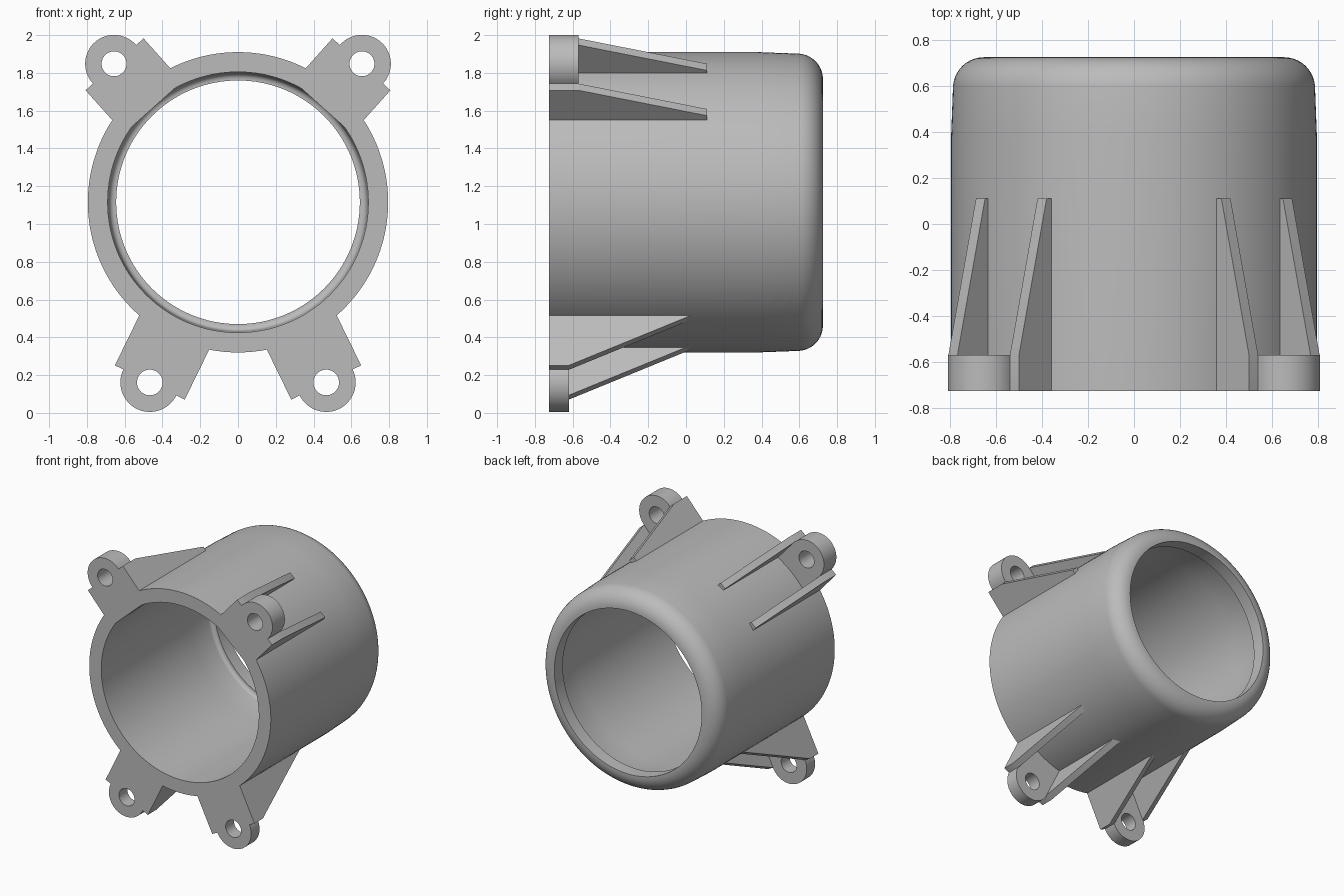
import bpy, bmesh
from math import sin, cos, pi, radians
from mathutils import Matrix, Vector

cube = bpy.data.objects.get("Cube")
if cube:
    bpy.data.objects.remove(cube, do_unlink=True)

grey = bpy.data.materials.new("plain grey")
grey.use_nodes = True
grey.diffuse_color = (0.5, 0.5, 0.5, 1)
grey.node_tree.nodes["Principled BSDF"].inputs["Base Color"].default_value = (0.5, 0.5, 0.5, 1)

FRONT, BACK = -0.725, 0.725
AXIS_Z = 1.115
GAP, RIB = 0.153, 0.053      # half gap between ribs, rib thickness


def finish(obj):
    obj.data.materials.clear()
    obj.data.materials.append(grey)
    bpy.ops.object.select_all(action='DESELECT')
    obj.select_set(True)
    bpy.context.view_layer.objects.active = obj
    bpy.ops.object.shade_smooth_by_angle(angle=radians(30))


def mesh_object(name, bm):
    bmesh.ops.recalc_face_normals(bm, faces=bm.faces)
    mesh = bpy.data.meshes.new(name)
    bm.to_mesh(mesh)
    bm.free()
    obj = bpy.data.objects.new(name, mesh)
    bpy.context.collection.objects.link(obj)
    finish(obj)
    return obj


def arc(cx, cy, r, a0, a1, n):
    angles = [radians(a0 + (a1 - a0) * i / n) for i in range(n + 1)]
    return [(cx + r * cos(a), cy + r * sin(a)) for a in angles]


# Housing: closed wall profile (radius, y) spun around the y axis
def housing():
    profile = [(0.69, FRONT), (0.795, FRONT), (0.795, 0.38)]
    profile += arc(0.652, 0.59, 0.135, 4, 90, 10)
    profile += [(0.645, BACK), (0.645, 0.62)]
    profile += arc(0.652, 0.59, 0.03, 90, 4, 5)
    profile += [(0.69, 0.38)]
    bm = bmesh.new()
    n = 128
    rings = [[bm.verts.new((r * cos(2 * pi * i / n), y, AXIS_Z + r * sin(2 * pi * i / n)))
              for r, y in profile] for i in range(n)]
    m = len(profile)
    for i in range(n):
        a, b = rings[i], rings[(i + 1) % n]
        for j in range(m):
            k = (j + 1) % m
            bm.faces.new((a[j], a[k], b[k], b[j]))
    mesh_object("housing", bm)


# Lug frame: x across the lug, y outwards from the axis, z towards the back
def lug_frame(dx, dz):
    out = Vector((dx, 0, dz)).normalized()
    back = Vector((0, 1, 0))
    across = out.cross(back)
    m = Matrix((across, out, back)).transposed().to_4x4()
    m.translation = (0, FRONT, AXIS_Z)
    return m


# Ear: rounded plate with a screw hole
def ear(name, frame, root, centre, radius, hole, depth):
    curve = bpy.data.curves.new(name, 'CURVE')
    curve.dimensions = '2D'
    curve.fill_mode = 'BOTH'
    curve.extrude = depth / 2
    outline = [(-radius, root), (radius, root)] + arc(0, centre, radius, 0, 180, 32)
    for points in (outline, arc(0, centre, hole, 0, 360, 32)[:-1]):
        spline = curve.splines.new('POLY')
        spline.points.add(len(points) - 1)
        for p, (x, y) in zip(spline.points, points):
            p.co = (x, y, 0, 1)
        spline.use_cyclic_u = True
    obj = bpy.data.objects.new(name + " outline", curve)
    bpy.context.collection.objects.link(obj)
    bpy.context.view_layer.update()
    mesh = bpy.data.meshes.new_from_object(obj.evaluated_get(bpy.context.evaluated_depsgraph_get()))
    bpy.data.objects.remove(obj, do_unlink=True)
    bm = bmesh.new()
    bm.from_mesh(mesh)
    bpy.data.meshes.remove(mesh)
    bmesh.ops.remove_doubles(bm, verts=bm.verts, dist=0.0001)
    bm.transform(frame @ Matrix.Translation((0, 0, depth / 2)))
    mesh_object(name, bm)


# Rib: tapered side plate given as (outward, depth) points
def rib(name, frame, side, profile):
    bm = bmesh.new()
    base = bm.faces.new([bm.verts.new((side * GAP, y, z)) for y, z in profile])
    new = bmesh.ops.extrude_face_region(bm, geom=[base])["geom"]
    bmesh.ops.translate(bm, vec=(side * RIB, 0, 0),
                        verts=[v for v in new if isinstance(v, bmesh.types.BMVert)])
    bm.transform(frame)
    mesh_object(name, bm)


housing()
for label, sx in (("left", 1), ("right", -1)):
    upper = lug_frame(sx * 0.656, 0.733)
    lower = lug_frame(sx * 0.467, -0.954)
    ear(f"upper_{label}_ear", upper, 0.673, 0.984, GAP, 0.066, 0.155)
    ear(f"lower_{label}_ear", lower, 0.7, 1.062, GAP + 0.003, 0.068, 0.105)
    for side in (-1, 1):
        tag = "outer" if side == sx else "inner"
        rib(f"upper_{label}_{tag}_rib", upper, side,
            [(0.7, 0), (0.98, 0), (0.98, 0.155), (0.8, 0.835), (0.7, 0.835)])
        rib(f"lower_{label}_{tag}_rib", lower, side,
            [(0.7, 0), (1.062, 0), (1.062, 0.105), (0.757, 0.775), (0.7, 0.775)])
